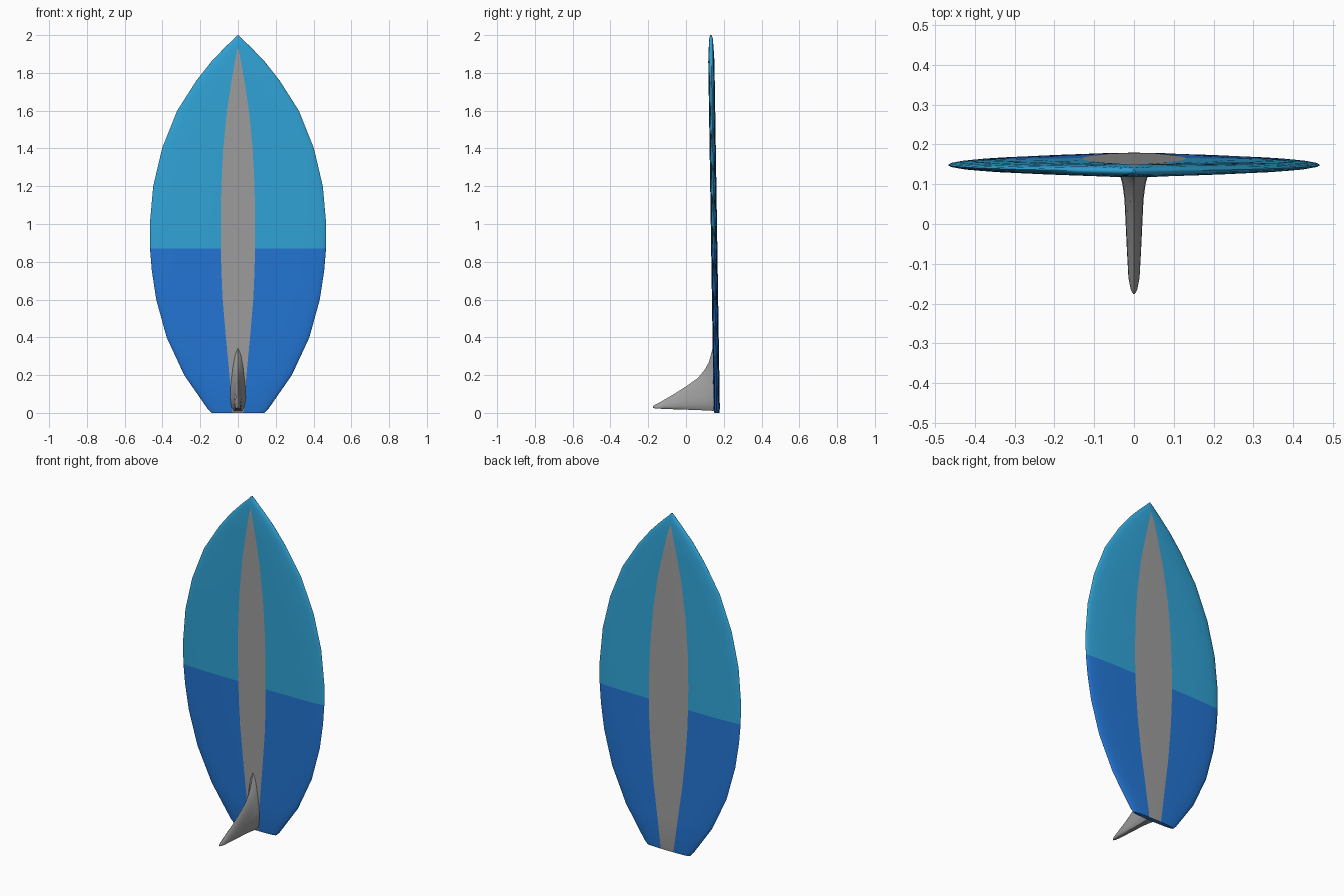
import bpy, bmesh, math

if "Cube" in bpy.data.objects:
    bpy.data.objects.remove(bpy.data.objects["Cube"])


def material(name, rgb):
    m = bpy.data.materials.new(name)
    m.diffuse_color = (*rgb, 1)
    m.use_nodes = True
    m.node_tree.nodes["Principled BSDF"].inputs["Base Color"].default_value = m.diffuse_color
    return m


LIGHT = material("light blue", (0.03, 0.37, 0.68))
DARK = material("deep blue", (0.017, 0.18, 0.66))
GREY = material("grey", (0.34, 0.34, 0.34))


def loft(name, rings, mats, rule):
    """Skin closed rings of points, cap both ends, colour side faces by rule(row, column)."""
    bm = bmesh.new()
    rows = [[bm.verts.new(p) for p in ring] for ring in rings]
    n = len(rows[0])
    for i in range(len(rows) - 1):
        for j in range(n):
            k = (j + 1) % n
            f = bm.faces.new((rows[i][j], rows[i][k], rows[i + 1][k], rows[i + 1][j]))
            f.material_index = rule(i, j)
    bm.faces.new(rows[0][::-1]).material_index = rule(0, 0)
    bm.faces.new(rows[-1]).material_index = rule(len(rows) - 2, 0)
    bmesh.ops.recalc_face_normals(bm, faces=bm.faces)
    me = bpy.data.meshes.new(name)
    bm.to_mesh(me)
    bm.free()
    for m in mats:
        me.materials.append(m)
    ob = bpy.data.objects.new(name, me)
    bpy.context.collection.objects.link(ob)
    bpy.ops.object.select_all(action='DESELECT')
    ob.select_set(True)
    bpy.context.view_layer.objects.active = ob
    bpy.ops.object.shade_smooth_by_angle(angle=math.radians(40))
    return ob


# Board stations: height, half width, front stripe half width, back stripe half width
STATIONS = [
    (0.00, 0.140, 0.030, 0.042), (0.02, 0.160, 0.031, 0.044),
    (0.20, 0.285, 0.045, 0.068), (0.40, 0.378, 0.064, 0.096),
    (0.60, 0.433, 0.081, 0.116), (0.75, 0.456, 0.088, 0.126),
    (0.87, 0.466, 0.090, 0.129), (1.00, 0.467, 0.091, 0.130),
    (1.20, 0.449, 0.088, 0.124), (1.40, 0.402, 0.078, 0.108),
    (1.60, 0.322, 0.058, 0.080), (1.76, 0.220, 0.034, 0.046),
    (1.86, 0.141, 0.016, 0.022), (1.93, 0.074, 0.002, 0.003),
    (1.98, 0.022, 0.001, 0.001), (2.00, 0.003, 0.0005, 0.0005)]
SPLIT_ROW, STRIPE_TOP = 6, 13
STEPS = [0.3, 0.6, 0.82, 0.93, 0.98]


def centre(z):
    return 0.163 - 0.0155 * z


def half_side(hw, stripe, t):
    """(x, depth) points from the left rail to just before the right rail."""
    right = [stripe] + [stripe + (hw - stripe) * k for k in STEPS]
    xs = [-hw] + [-x for x in reversed(right)] + [0] + right
    return [(x, t * (1 - 0.35 * (x / hw) ** 2) * math.sqrt(max(0, 1 - abs(x / hw) ** 10)))
            for x in xs]


rings = []
for z, hw, front, back in STATIONS:
    t = 0.0165 if 0.01 < z < 1.9 else 0.013 if z < 1.95 else 0.010 if z < 1.99 else 0.004
    yc = centre(z)
    rings.append([(x, yc - d, z) for x, d in half_side(hw, front, t)]
                 + [(-x, yc + d, z) for x, d in half_side(hw, back, t)])

HALF = len(rings[0]) // 2
MID = len(STEPS) + 2   # index of the centre line on each side


def board_colour(row, col):
    if col % HALF in (MID - 1, MID) and row < STRIPE_TOP:
        return 2
    return 1 if row < SPLIT_ROW else 0


loft("board", rings, [LIGHT, DARK, GREY], board_colour)

# Fin: y, bottom z, top z, half thickness; swept foil flaring into the board
FIN = [(-0.176, 0.026, 0.036, 0.002), (-0.165, 0.024, 0.043, 0.008),
       (-0.135, 0.022, 0.058, 0.014), (-0.063, 0.019, 0.10, 0.018),
       (0.00, 0.017, 0.14, 0.021), (0.063, 0.015, 0.185, 0.024),
       (0.10, 0.013, 0.23, 0.029), (0.122, 0.012, 0.27, 0.035),
       (0.140, 0.011, 0.34, 0.040), (0.156, 0.010, 0.40, 0.044)]
FOIL = [(0.0, 0.55), (0.06, 0.82), (0.2, 1.0), (0.4, 0.93), (0.65, 0.7), (0.87, 0.4)]
fin_rings = []
for y, z0, z1, w in FIN:
    side = [(w * k, z0 + (z1 - z0) * f) for f, k in FOIL]
    fin_rings.append([(x, y, z) for x, z in side] + [(0, y, z1)]
                     + [(-x, y, z) for x, z in reversed(side)])
loft("fin", fin_rings, [GREY], lambda r, c: 0)
